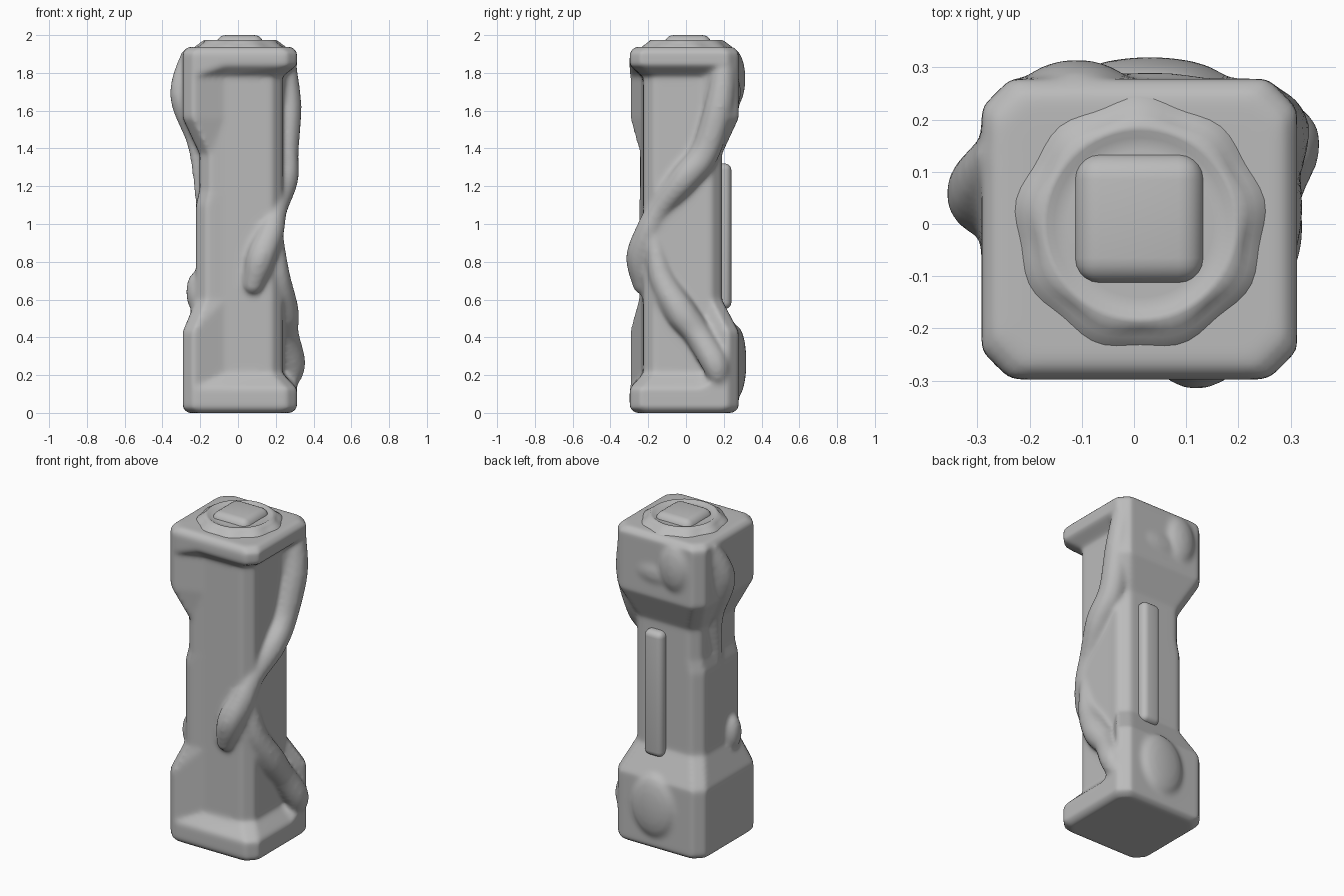
import bpy, bmesh, math
from mathutils import Vector, Matrix

cube = bpy.data.objects.get("Cube")
if cube:
    bpy.data.objects.remove(cube, do_unlink=True)

stone = bpy.data.materials.new("grey_stone")
stone.use_nodes = True
grey = (0.5, 0.5, 0.5, 1)
stone.diffuse_color = grey
stone.node_tree.nodes["Principled BSDF"].inputs["Base Color"].default_value = grey


def make_object(name, bm):
    bmesh.ops.recalc_face_normals(bm, faces=bm.faces)
    mesh = bpy.data.meshes.new(name)
    bm.to_mesh(mesh)
    bm.free()
    mesh.materials.append(stone)
    mesh.shade_smooth()
    obj = bpy.data.objects.new(name, mesh)
    bpy.context.collection.objects.link(obj)
    return obj


def blob(bm, center, radii):
    matrix = Matrix.Translation(center) @ Matrix.Diagonal((*radii, 1))
    bmesh.ops.create_icosphere(bm, subdivisions=3, radius=1, matrix=matrix)


def vine(bm, points, steps=8):
    """Sweep a round, tapering strand along (x, y, z, radius) points."""
    pts = [Vector(p) for p in points]
    pts = [pts[0]] + pts + [pts[-1]]
    for i in range(1, len(pts) - 2):
        a, b, c, d = pts[i - 1:i + 3]
        for s in range(steps + 1):
            t = s / steps
            p = 0.5 * (2 * b + (c - a) * t + (2 * a - 5 * b + 4 * c - d) * t**2
                       + (3 * b - a - 3 * c + d) * t**3)
            matrix = Matrix.Translation(p.xyz)
            bmesh.ops.create_icosphere(bm, subdivisions=2, radius=p.w, matrix=matrix)


# Column: flared ends, with one corner and its two faces cut back between the slabs
bm = bmesh.new()
wide = (-0.292, 0.312, -0.298, 0.278)
lip = (-0.265, 0.285, -0.27, 0.25)
narrow = (-0.222, 0.24, -0.25, 0.19)
slim = (-0.203, 0.24, -0.245, 0.19)
core_corner = (0.235, -0.225)
rows = [(0, lip, False), (0.025, wide, False), (0.13, wide, False),
        (0.21, wide, True), (0.43, wide, True), (0.6, narrow, True),
        (1.1, narrow, True), (1.18, slim, True), (1.37, slim, True),
        (1.56, wide, True), (1.78, wide, True), (1.84, wide, False),
        (1.91, wide, False), (1.938, lip, False)]
chamfer = 0.055
rings = []
for z, (x0, x1, y0, y1), cut in rows:
    corner = core_corner if cut else (x1, y0)
    ring = []
    for (x, y), sx, sy in ((corner, 1, -1), ((x1, y1), 1, 1),
                           ((x0, y1), -1, 1), ((x0, y0), -1, -1)):
        pair = [(x - sx * chamfer, y, z), (x, y - sy * chamfer, z)]
        ring += pair if sx * sy < 0 else pair[::-1]
    # Middle points form the pocket floors on the front and the side
    ring.insert(2, (0.237 if cut else x1, 0.08, z))
    ring.append((-0.07, -0.236 if cut else y0, z))
    rings.append([bm.verts.new(p) for p in ring])
count = len(rings[0])
for low, high in zip(rings, rings[1:]):
    for i in range(count):
        j = (i + 1) % count
        bm.faces.new((low[i], low[j], high[j], high[i]))
bm.faces.new(rings[0][::-1])
bm.faces.new(rings[-1])

# Strand winding from the upper back corner across the side to the front
vine(bm, [(0.25, 0.2, 1.82, 0.065), (0.26, 0.175, 1.62, 0.08),
          (0.245, 0.1, 1.38, 0.08), (0.245, -0.01, 1.24, 0.078),
          (0.2, -0.14, 1.08, 0.065), (0.17, -0.2, 0.95, 0.075),
          (0.12, -0.24, 0.82, 0.08), (0.08, -0.23, 0.68, 0.055)])
# Strand returning down the side to a bulb
vine(bm, [(0.19, -0.17, 0.95, 0.05), (0.21, -0.13, 0.72, 0.07),
          (0.24, -0.03, 0.54, 0.085), (0.25, 0.06, 0.42, 0.075),
          (0.285, 0.15, 0.27, 0.075), (0.28, 0.17, 0.2, 0.06)])
# Strand on the opposite side
vine(bm, [(-0.26, 0.13, 1.88, 0.05), (-0.285, 0.055, 1.68, 0.078),
          (-0.22, 0.03, 1.42, 0.05), (-0.2, -0.02, 1.14, 0.03)])
# Soft swelling and ridge on the upper back
blob(bm, (-0.11, 0.25, 1.77), (0.11, 0.065, 0.16))
blob(bm, (0.03, 0.262, 1.7), (0.14, 0.028, 0.07))
# Lumps on the lower back and side
blob(bm, (0.03, 0.27, 0.27), (0.15, 0.05, 0.19))
blob(bm, (-0.22, -0.13, 0.64), (0.055, 0.06, 0.11))
column = make_object("column", bm)
remesh = column.modifiers.new("fuse", "REMESH")
remesh.mode = "VOXEL"
remesh.voxel_size = 0.012
remesh.use_smooth_shade = True
smooth = column.modifiers.new("soften", "SMOOTH")
smooth.factor = 0.5
smooth.iterations = 12

# Round cap: low mound, raised rim and groove
profile = [(0.25, 1.92), (0.235, 1.94), (0.22, 1.95), (0.205, 1.962),
           (0.19, 1.975), (0.178, 1.975), (0.165, 1.966), (0.14, 1.966), (0, 1.97)]
bm = bmesh.new()
sides = 64
loops = []
for r, z in profile[:-1]:
    loop = []
    for i in range(sides):
        a = math.tau * i / sides
        wobble = 0.004 * math.sin(9 * a) if r > 0.2 else 0
        loop.append(bm.verts.new((0.012 + (r + wobble) * math.cos(a),
                                  (r + wobble) * math.sin(a), z + wobble / 2)))
    loops.append(loop)
for low, high in zip(loops, loops[1:]):
    for i in range(sides):
        j = (i + 1) % sides
        bm.faces.new((low[i], low[j], high[j], high[i]))
tip = bm.verts.new((0.012, 0, profile[-1][1]))
for i in range(sides):
    bm.faces.new((loops[-1][i], loops[-1][(i + 1) % sides], tip))
make_object("cap_ring", bm)


def rounded_box(name, center, size, width):
    bm = bmesh.new()
    matrix = Matrix.Translation(center) @ Matrix.Diagonal((*size, 1))
    bmesh.ops.create_cube(bm, size=1, matrix=matrix)
    obj = make_object(name, bm)
    bevel = obj.modifiers.new("round", "BEVEL")
    bevel.width = width
    bevel.segments = 5


# Cushion in the middle of the cap, and the bar on the back
rounded_box("cap_cushion", (0.01, 0.01, 1.945), (0.25, 0.25, 0.11), 0.05)
rounded_box("back_bar", (0.065, 0.195, 0.935), (0.125, 0.09, 0.77), 0.035)
